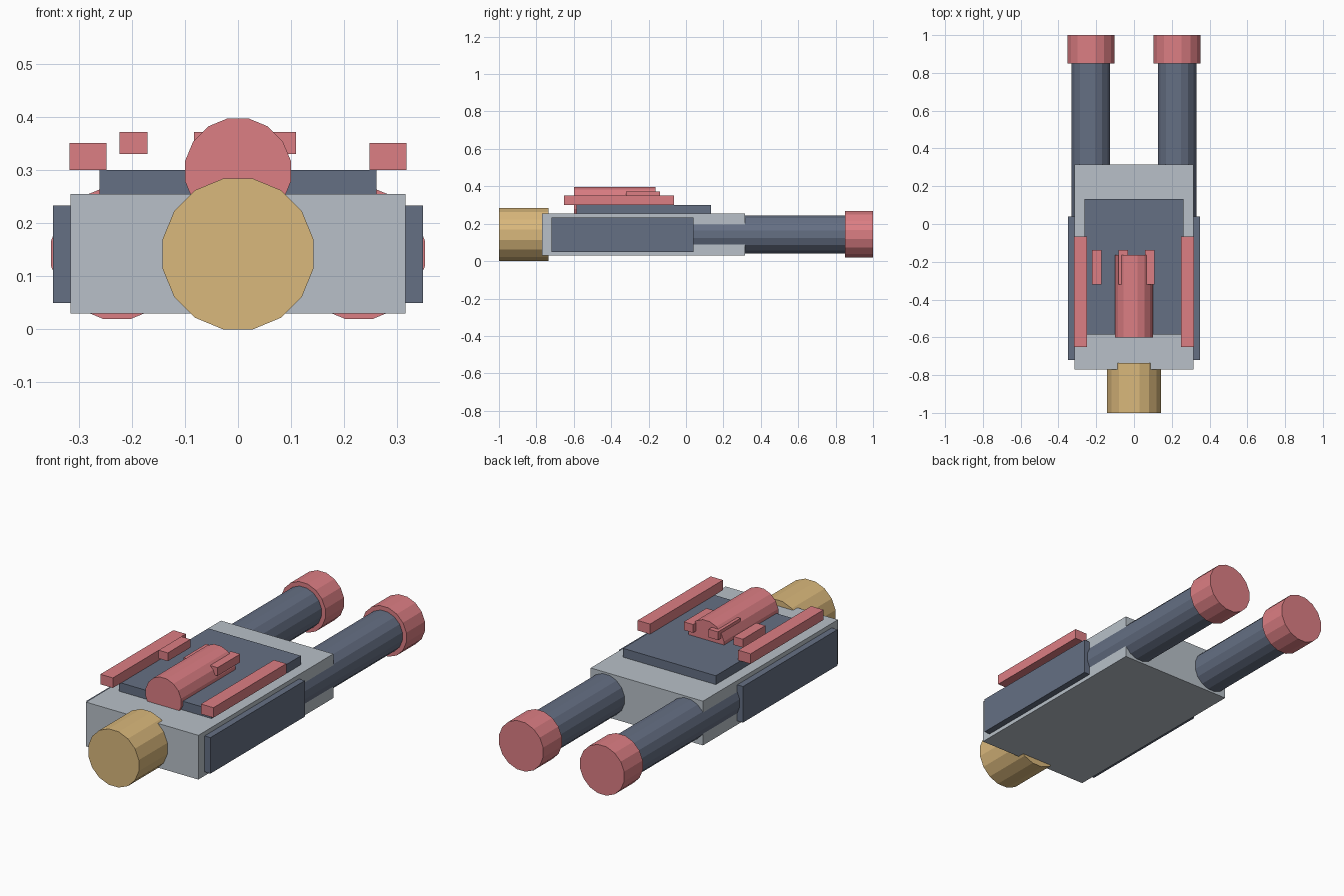
import bpy, bmesh, math
from mathutils import Matrix

if "Cube" in bpy.data.objects:
    bpy.data.objects.remove(bpy.data.objects["Cube"])


def material(name, rgb):
    m = bpy.data.materials.new(name)
    m.diffuse_color = (*rgb, 1)
    m.use_nodes = True
    m.node_tree.nodes["Principled BSDF"].inputs["Base Color"].default_value = m.diffuse_color
    return m


GREY = material("light_grey", (0.48, 0.53, 0.58))
DARK = material("dark_slate", (0.13, 0.16, 0.23))
RED = material("red", (0.72, 0.21, 0.23))
GOLD = material("gold", (0.70, 0.48, 0.20))


def finish(bm, name, mat):
    mesh = bpy.data.meshes.new(name)
    bm.to_mesh(mesh)
    bm.free()
    mesh.materials.append(mat)
    ob = bpy.data.objects.new(name, mesh)
    bpy.context.collection.objects.link(ob)
    return ob


def box(name, x, y, z, mat):
    """Box from (min, max) pairs."""
    bm = bmesh.new()
    bmesh.ops.create_cube(bm, size=1)
    for v in bm.verts:
        v.co = [(a + b) / 2 + c * (b - a) for c, (a, b) in zip(v.co, (x, y, z))]
    return finish(bm, name, mat)


def tube(name, x, z, y, half_width, mat, sides=16):
    """Closed cylinder along y with a flat facet on top."""
    bm = bmesh.new()
    r = half_width / math.cos(math.pi / sides)
    place = (Matrix.Translation((x, (y[0] + y[1]) / 2, z))
             @ Matrix.Rotation(math.pi / 2, 4, 'X')
             @ Matrix.Rotation(math.pi / sides, 4, 'Z'))
    bmesh.ops.create_cone(bm, cap_ends=True, segments=sides, radius1=r, radius2=r,
                          depth=y[1] - y[0], matrix=place)
    bm.verts.ensure_lookup_table()
    # make sure a facet, not a corner, faces up
    if sum(abs(v.co.z - z - half_width) < 1e-4 for v in bm.verts) < 4:
        bmesh.ops.rotate(bm, verts=bm.verts, cent=(x, 0, z),
                         matrix=Matrix.Rotation(math.pi / sides, 3, 'Y'))
    return finish(bm, name, mat)


# Hull and raised deck
box("main_body", (-0.316, 0.316), (-0.77, 0.315), (0.03, 0.255), GREY)
box("top_deck", (-0.261, 0.261), (-0.585, 0.133), (0.25, 0.30), DARK)

# Front nose and cylinder lying on the deck
tube("front_nose", 0, 0.142, (-1.0, -0.735), 0.142, GOLD)
tube("deck_cylinder", 0, 0.298, (-0.60, -0.163), 0.0995, RED)

# Mirrored parts: rear tubes, end caps, side panels, rails
for s, side in ((-1, "left"), (1, "right")):
    tube(f"rear_tube_{side}", s * 0.228, 0.143, (-0.05, 0.87), 0.102, DARK)
    tube(f"tube_cap_{side}", s * 0.228, 0.143, (0.85, 1.0), 0.124, RED)
    box(f"side_panel_{side}", sorted((s * 0.30, s * 0.349)), (-0.72, 0.04), (0.05, 0.233), DARK)
    box(f"top_rail_{side}", sorted((s * 0.248, s * 0.318)), (-0.652, -0.065), (0.30, 0.351), RED)

# Row of three small blocks
for i in range(3):
    x = -0.197 + 0.14 * i
    box(f"deck_block_{i + 1}", (x - 0.026, x + 0.026), (-0.32, -0.138), (0.33, 0.372), RED)
